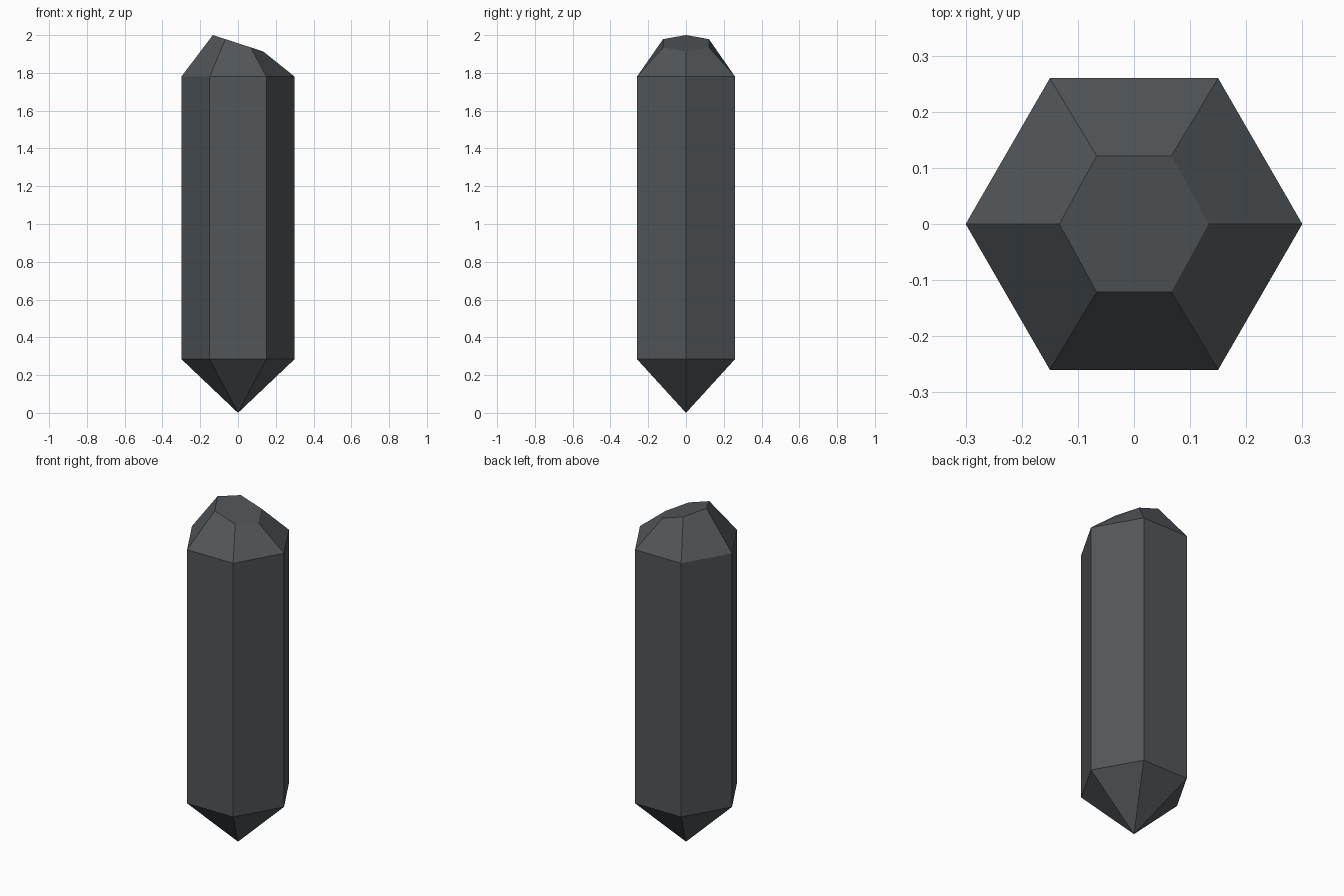
import bpy, bmesh
from math import cos, sin, radians

SIDES = 6

# Remove the default cube only
cube = bpy.data.objects.get("Cube")
if cube:
    bpy.data.objects.remove(cube, do_unlink=True)

# Dark slate stone
stone = bpy.data.materials.new("dark_slate")
stone.use_nodes = True
colour = (0.085, 0.094, 0.102, 1.0)
stone.diffuse_color = colour
stone.node_tree.nodes["Principled BSDF"].inputs["Base Color"].default_value = colour

bm = bmesh.new()


def ring(radius, z, tilt=0.0):
    """Hexagonal ring of vertices, tilted about the y axis."""
    verts = []
    for i in range(SIDES):
        a = radians(360 / SIDES * i)
        x, y = radius * cos(a), radius * sin(a)
        verts.append(bm.verts.new((x * cos(tilt), y, z - x * sin(tilt))))
    return verts


# Pointed base, straight shaft, bevelled shoulder and slanted top facet
tip = bm.verts.new((0, 0, 0))
lower = ring(0.3, 0.285)
upper = ring(0.3, 1.78)
crown = ring(0.14, 1.957, radians(18))

for i in range(SIDES):
    j = (i + 1) % SIDES
    bm.faces.new((tip, lower[j], lower[i]))
    bm.faces.new((lower[i], lower[j], upper[j], upper[i]))
    bm.faces.new((upper[i], upper[j], crown[j], crown[i]))
bm.faces.new(crown)
bmesh.ops.recalc_face_normals(bm, faces=bm.faces[:])

# Flat-shaded crystal object
mesh = bpy.data.meshes.new("crystal_shard")
bm.to_mesh(mesh)
bm.free()
mesh.materials.append(stone)
crystal = bpy.data.objects.new("crystal_shard", mesh)
bpy.context.collection.objects.link(crystal)
